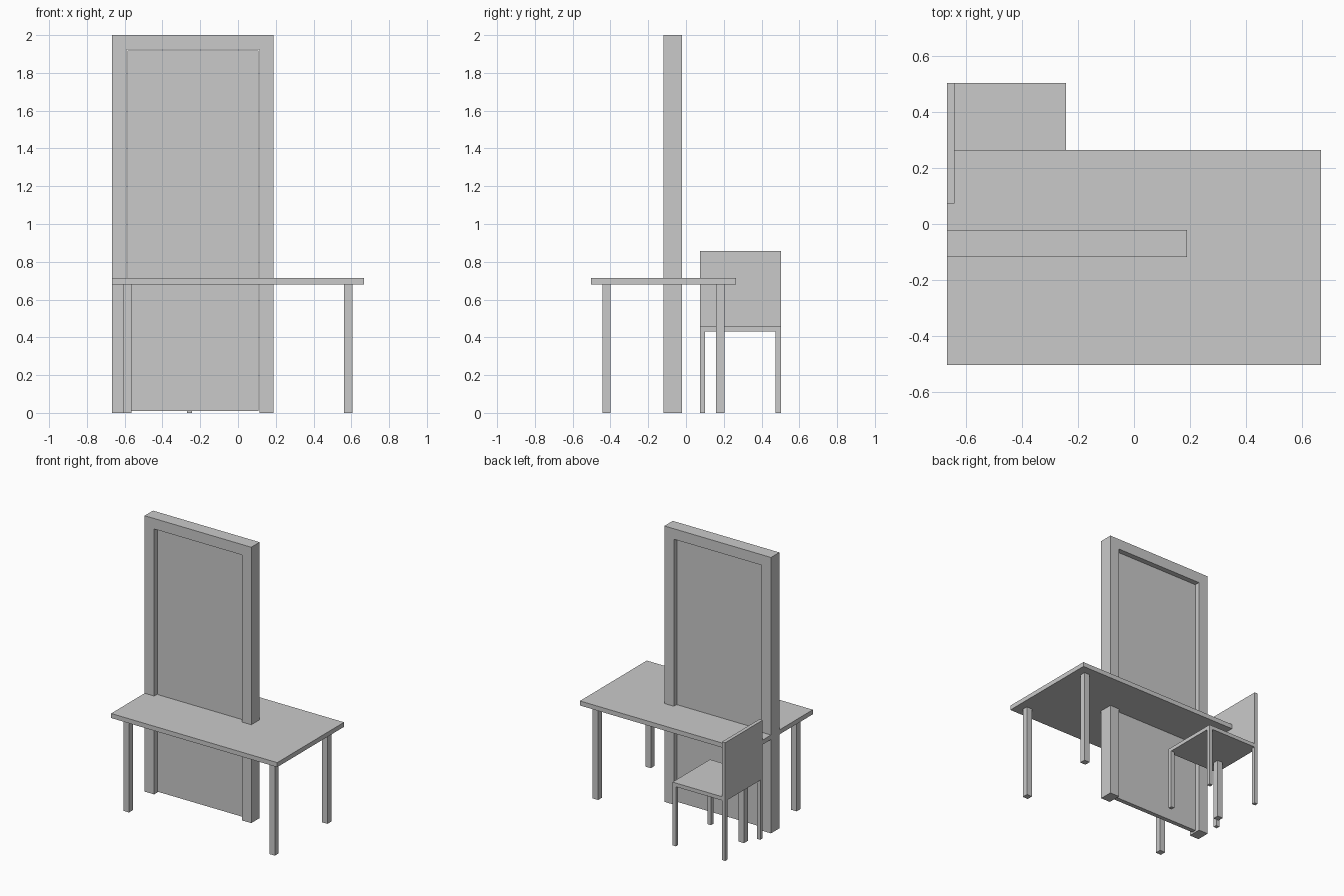
import bpy
import bmesh

if "Cube" in bpy.data.objects:
    bpy.data.objects.remove(bpy.data.objects["Cube"])

grey = bpy.data.materials.new("light_grey")
grey.diffuse_color = (0.59, 0.59, 0.59, 1)
grey.use_nodes = True
grey.node_tree.nodes["Principled BSDF"].inputs["Base Color"].default_value = grey.diffuse_color


def finish(name, bm):
    mesh = bpy.data.meshes.new(name)
    bmesh.ops.recalc_face_normals(bm, faces=bm.faces)
    bm.to_mesh(mesh)
    bm.free()
    mesh.materials.append(grey)
    obj = bpy.data.objects.new(name, mesh)
    bpy.context.collection.objects.link(obj)
    return obj


def box(name, x, y, z):
    """Box given by its (min, max) range along each axis."""
    bm = bmesh.new()
    bmesh.ops.create_cube(bm, size=1)
    for v in bm.verts:
        v.co = [r[0] if c < 0 else r[1] for c, r in zip(v.co, (x, y, z))]
    return finish(name, bm)


def four_legs(name, x, y, top, size):
    """Square legs standing inside the corners of a rectangle."""
    for side, lx in (("left", x[0]), ("right", x[1] - size)):
        for end, ly in (("front", y[0]), ("back", y[1] - size)):
            box(f"{name}_{end}_{side}", (lx, lx + size), (ly, ly + size), (0, top))


# Table
box("table_top", (-0.666, 0.666), (-0.502, 0.264), (0.68, 0.713))
four_legs("table_leg", (-0.608, 0.606), (-0.443, 0.204), 0.68, 0.044)

# Door frame: an upside-down U profile extruded in depth
L, R, TOP, JAMB = -0.666, 0.189, 2.0, 0.076
Y0, Y1 = -0.118, -0.022
profile = [(L, 0), (L, TOP), (R, TOP), (R, 0), (R - JAMB, 0),
           (R - JAMB, TOP - JAMB), (L + JAMB, TOP - JAMB), (L + JAMB, 0)]
bm = bmesh.new()
face = bm.faces.new([bm.verts.new((x, Y0, z)) for x, z in profile])
ext = bmesh.ops.extrude_face_region(bm, geom=[face], use_keep_orig=True)
moved = [g for g in ext["geom"] if isinstance(g, bmesh.types.BMVert)]
bmesh.ops.translate(bm, verts=moved, vec=(0, Y1 - Y0, 0))
finish("door_frame", bm)

# Door leaf, with a narrow gap all round
GAP = 0.005
box("door_leaf", (L + JAMB + GAP, R - JAMB - GAP), (-0.086, -0.054),
    (0.009, TOP - JAMB - GAP))

# Chair
cx, cy = (-0.666, -0.243), (0.073, 0.502)
box("chair_seat", cx, cy, (0.432, 0.459))
box("chair_back", (cx[0], cx[0] + 0.026), cy, (0.459, 0.857))
four_legs("chair_leg", cx, cy, 0.432, 0.027)
